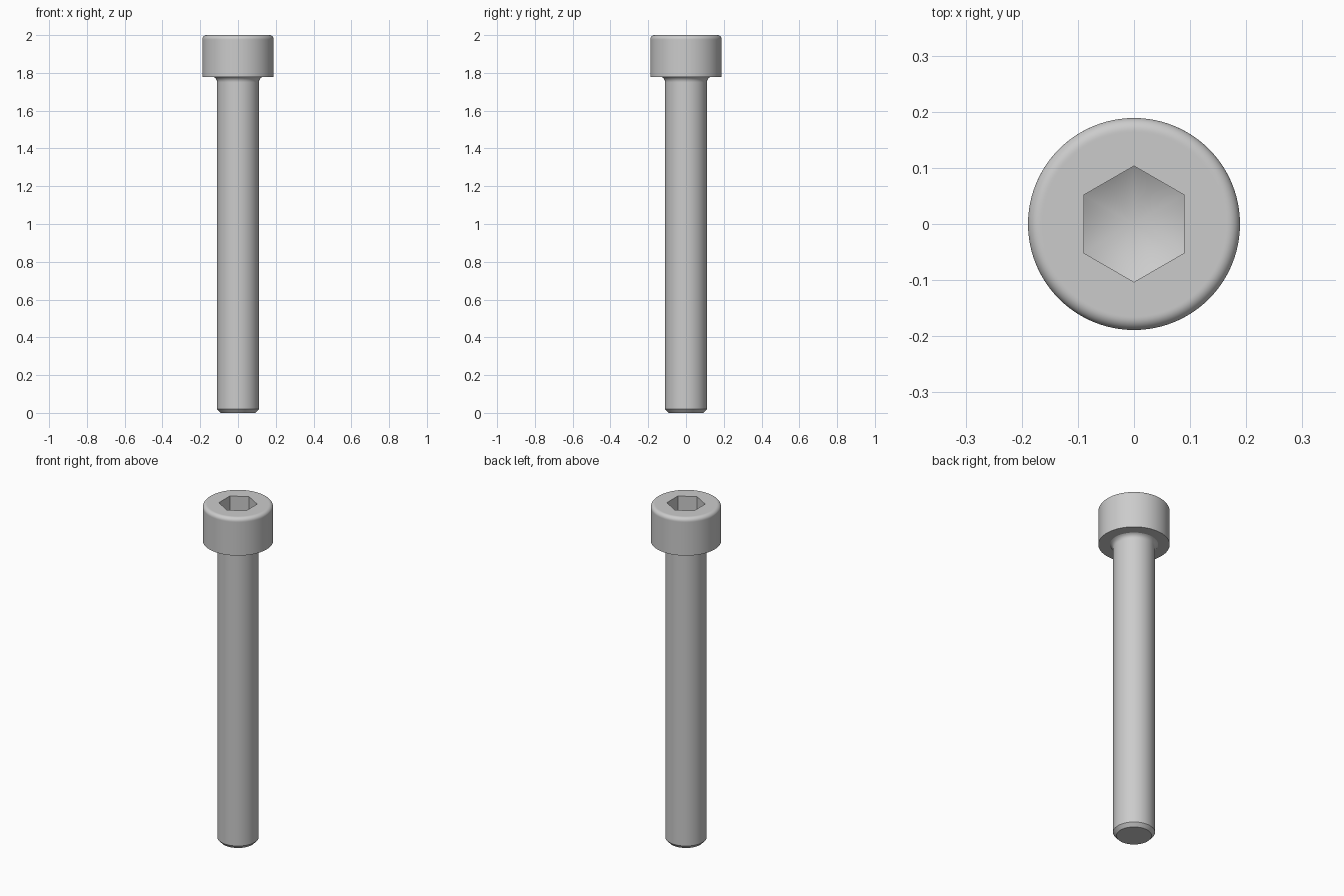
import bpy, bmesh
from math import sin, cos, tan, pi, radians

default = bpy.data.objects.get("Cube")
if default:
    bpy.data.objects.remove(default, do_unlink=True)

SEGMENTS = 96
HEAD_R, HEAD_BASE, TOP = 0.1889, 1.778, 2.0
SHANK_R, TIP_R, TIP_CHAMFER = 0.111, 0.093, 0.02
NECK_R, NECK_H = 0.128, 0.026
EDGE_R = 0.022
HEX_FLAT, SOCKET_DEPTH = 0.0895, 0.111
HEX_CORNER = HEX_FLAT / cos(pi / 6)
CONE_SLOPE = tan(radians(30))


def circle(r, z):
    """Round cross-section."""
    return lambda a: (r, z)


def hex_radius(a):
    return HEX_FLAT / cos((a + pi / 6) % (pi / 3) - pi / 6)


def hex_rim(a):
    """Socket mouth."""
    return hex_radius(a), TOP


def hex_floor(a):
    """Curve where the conical floor meets the flat socket walls."""
    r = hex_radius(a)
    return r, TOP - SOCKET_DEPTH - (HEX_CORNER - r) * CONE_SLOPE


# Shank with chamfered tip
sections = [circle(TIP_R, 0), circle(SHANK_R, TIP_CHAMFER),
            circle(SHANK_R, HEAD_BASE - NECK_H - 0.003)]

# Concave fillet under the head
for i in range(7):
    t = i / 6 * pi / 3
    sections.append(circle(SHANK_R + (NECK_R - SHANK_R) * (1 - cos(t)) / 0.5,
                           HEAD_BASE - NECK_H * (1 - sin(t) / sin(pi / 3))))

# Head with rounded upper edge
sections += [circle(HEAD_R, HEAD_BASE), circle(HEAD_R, TOP - EDGE_R - 0.003)]
for i in range(9):
    t = i / 8 * pi / 2
    sections.append(circle(HEAD_R - EDGE_R * (1 - cos(t)),
                           TOP - EDGE_R * (1 - sin(t))))
sections.append(circle(HEAD_R - EDGE_R - 0.003, TOP))

# Hexagonal socket
sections += [hex_rim, hex_floor]

bm = bmesh.new()
rings = []
for section in sections:
    ring = []
    for i in range(SEGMENTS):
        a = 2 * pi * i / SEGMENTS
        r, z = section(a)
        ring.append(bm.verts.new((r * cos(a), r * sin(a), z)))
    rings.append(ring)

for low, high in zip(rings, rings[1:]):
    for i in range(SEGMENTS):
        j = (i + 1) % SEGMENTS
        bm.faces.new((low[i], low[j], high[j], high[i]))

# Tip cap and conical socket floor
bm.faces.new(rings[0][::-1])
apex = bm.verts.new((0, 0, TOP - SOCKET_DEPTH - HEX_CORNER * CONE_SLOPE))
for i in range(SEGMENTS):
    bm.faces.new((rings[-1][i], rings[-1][(i + 1) % SEGMENTS], apex))
bmesh.ops.recalc_face_normals(bm, faces=bm.faces)

mesh = bpy.data.meshes.new("socket_head_screw")
bm.to_mesh(mesh)
bm.free()
screw = bpy.data.objects.new("socket_head_screw", mesh)
bpy.context.collection.objects.link(screw)

# Plain grey metal
steel = bpy.data.materials.new("light_grey_steel")
steel.use_nodes = True
colour = (0.6, 0.6, 0.6, 1)
steel.diffuse_color = colour
steel.node_tree.nodes["Principled BSDF"].inputs["Base Color"].default_value = colour
mesh.materials.append(steel)

bpy.ops.object.select_all(action='DESELECT')
screw.select_set(True)
bpy.context.view_layer.objects.active = screw
bpy.ops.object.shade_smooth_by_angle(angle=radians(25))
